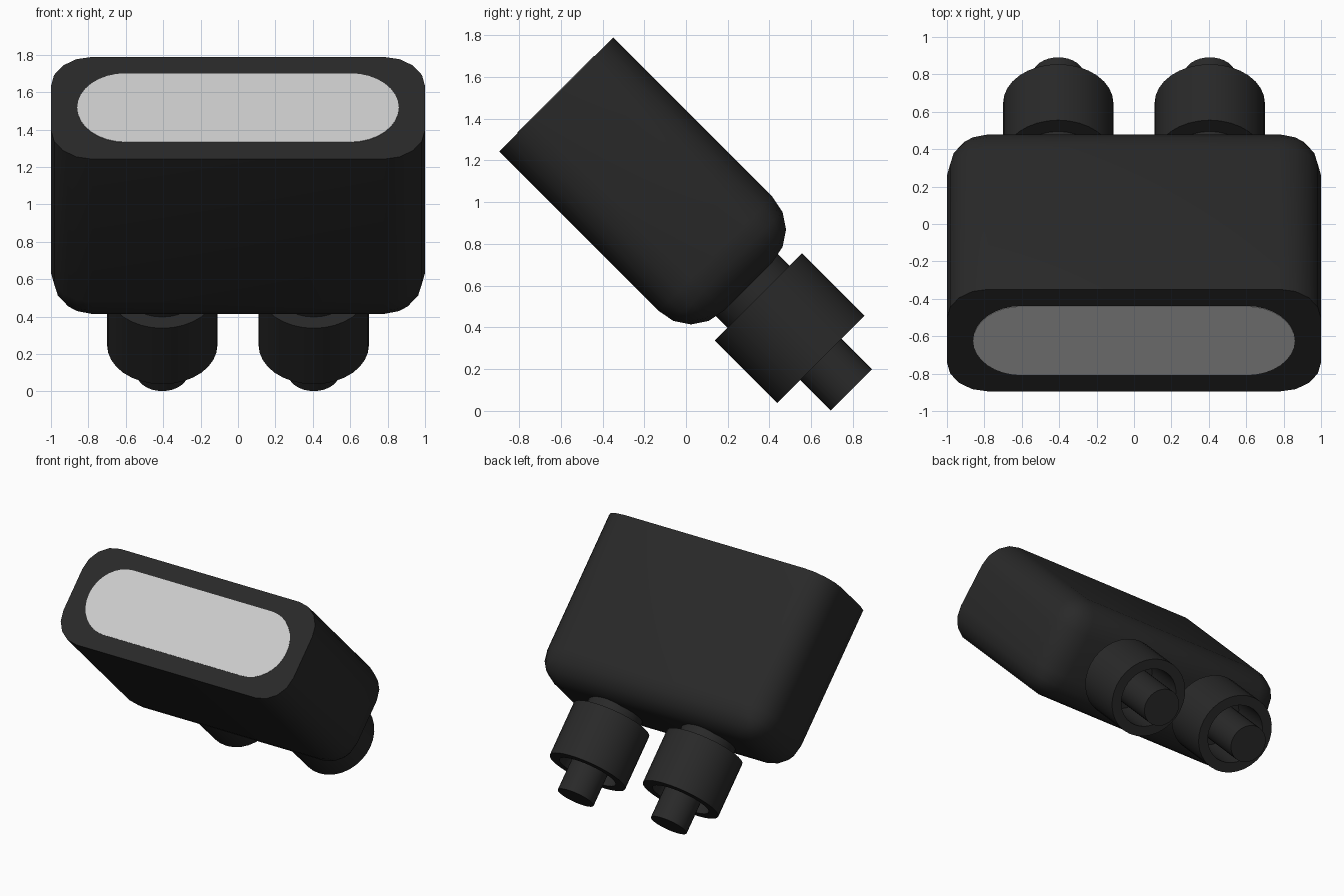
import bpy, bmesh, math
from mathutils import Matrix, Vector

if "Cube" in bpy.data.objects:
    bpy.data.objects.remove(bpy.data.objects["Cube"])

# Local frame: z runs from the flat end plate down to the nozzle tips, tilted 45 degrees
TILT = Matrix.Translation((0, -0.622, 1.515)) @ Matrix.Rotation(math.radians(225), 4, 'X')

black = bpy.data.materials.new("black_plastic")
black.diffuse_color = (0.022, 0.022, 0.022, 1)
black.use_nodes = True
black.node_tree.nodes["Principled BSDF"].inputs["Base Color"].default_value = black.diffuse_color


def finish(bm, name, mat=None, angle=40):
    bmesh.ops.recalc_face_normals(bm, faces=bm.faces[:])
    bm.transform(TILT)
    me = bpy.data.meshes.new(name)
    bm.to_mesh(me)
    bm.free()
    ob = bpy.data.objects.new(name, me)
    bpy.context.collection.objects.link(ob)
    if mat:
        me.materials.append(mat)
    bpy.ops.object.select_all(action='DESELECT')
    ob.select_set(True)
    bpy.context.view_layer.objects.active = ob
    bpy.ops.object.shade_smooth_by_angle(angle=math.radians(angle))
    return ob


# Housing: box rounded everywhere except around the flat plate end
bm = bmesh.new()
bmesh.ops.create_cube(bm, size=1, matrix=Matrix.Translation((0, 0, 0.65)) @ Matrix.Diagonal((2, 0.772, 1.3, 1)))
edges = [e for e in bm.edges if max(v.co.z for v in e.verts) > 0.01]
bmesh.ops.bevel(bm, geom=edges, offset=0.22, offset_type='OFFSET', segments=4,
                profile=0.5, affect='EDGES', clamp_overlap=True)
finish(bm, "housing", black)

# End plate: flush grey capsule
bm = bmesh.new()
R, N = 0.26, 16
ring = []
for side in (1, -1):
    for i in range(N + 1):
        a = -math.pi / 2 + math.pi * i / N
        ring.append(bm.verts.new((side * (0.6 + R * math.cos(a)), side * R * math.sin(a), -0.003)))
face = bm.faces.new(ring)
ext = bmesh.ops.extrude_face_region(bm, geom=[face])
for v in ext['geom']:
    if isinstance(v, bmesh.types.BMVert):
        v.co.z = 0.004
finish(bm, "end_plate")


# Nozzles: neck, hollow locking collar and central pin, turned as one profile
PROFILE = [(0.21, 1.27), (0.21, 1.37), (0.295, 1.37), (0.295, 1.793), (0.22, 1.793),
           (0.22, 1.42), (0.14, 1.42), (0.14, 2.0), (0, 2.0)]
for name, x in (("nozzle_left", -0.405), ("nozzle_right", 0.405)):
    bm = bmesh.new()
    verts = [bm.verts.new((r, 0, z)) for r, z in PROFILE]
    edges = [bm.edges.new(p) for p in zip(verts, verts[1:])]
    bmesh.ops.spin(bm, geom=verts + edges, cent=(0, 0, 0), axis=(0, 0, 1),
                   angle=math.tau, steps=32, use_duplicate=False)
    bmesh.ops.remove_doubles(bm, verts=bm.verts[:], dist=0.0005)
    bmesh.ops.translate(bm, verts=bm.verts[:], vec=Vector((x, 0, 0)))
    finish(bm, name, black)
